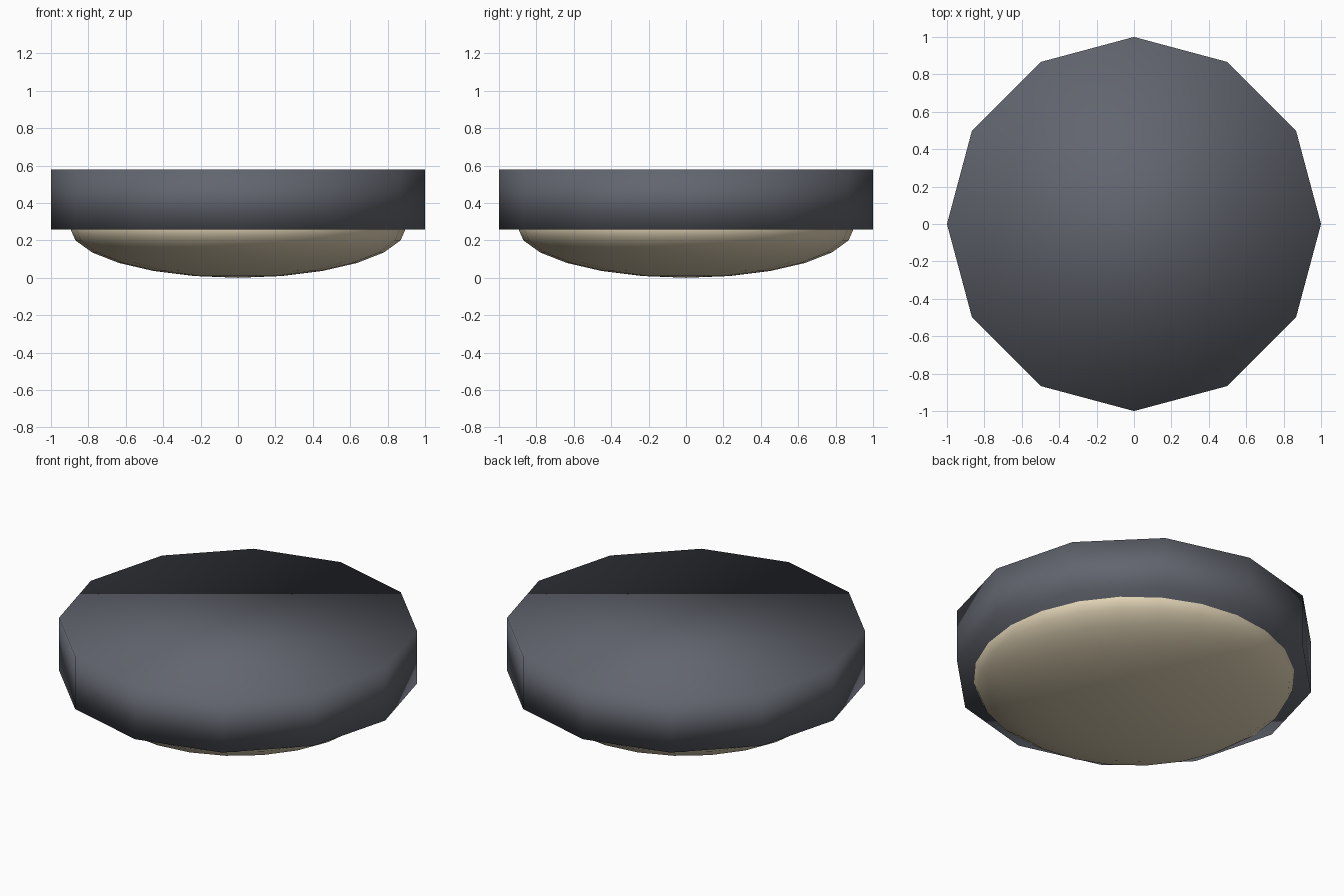
import bpy

cube = bpy.data.objects.get("Cube")
if cube:
    bpy.data.objects.remove(cube, do_unlink=True)


def make_material(name, rgb):
    mat = bpy.data.materials.new(name)
    mat.use_nodes = True
    colour = (*rgb, 1.0)
    mat.diffuse_color = colour
    mat.node_tree.nodes["Principled BSDF"].inputs["Base Color"].default_value = colour
    return mat


def finish(name, mat):
    obj = bpy.context.object
    obj.name = obj.data.name = name
    obj.data.materials.append(mat)
    bpy.ops.object.shade_smooth()
    return obj


slate = make_material("slate grey metal", (0.12, 0.13, 0.155))
cream = make_material("cream glass", (0.76, 0.66, 0.47))

# Twelve-sided mounting base, smooth across the rim
BASE_BOTTOM, BASE_TOP = 0.257, 0.58
bpy.ops.mesh.primitive_cylinder_add(
    vertices=12, radius=1.0, depth=BASE_TOP - BASE_BOTTOM,
    location=(0, 0, (BASE_TOP + BASE_BOTTOM) / 2))
finish("lamp_base", slate)

# Flattened glass diffuser, its lower half hanging below the base
DOME_HEIGHT = 0.27
bpy.ops.mesh.primitive_uv_sphere_add(
    segments=24, ring_count=12, radius=1.0, location=(0, 0, DOME_HEIGHT))
diffuser = finish("glass_diffuser", cream)
diffuser.scale = (0.9, 0.9, DOME_HEIGHT)
